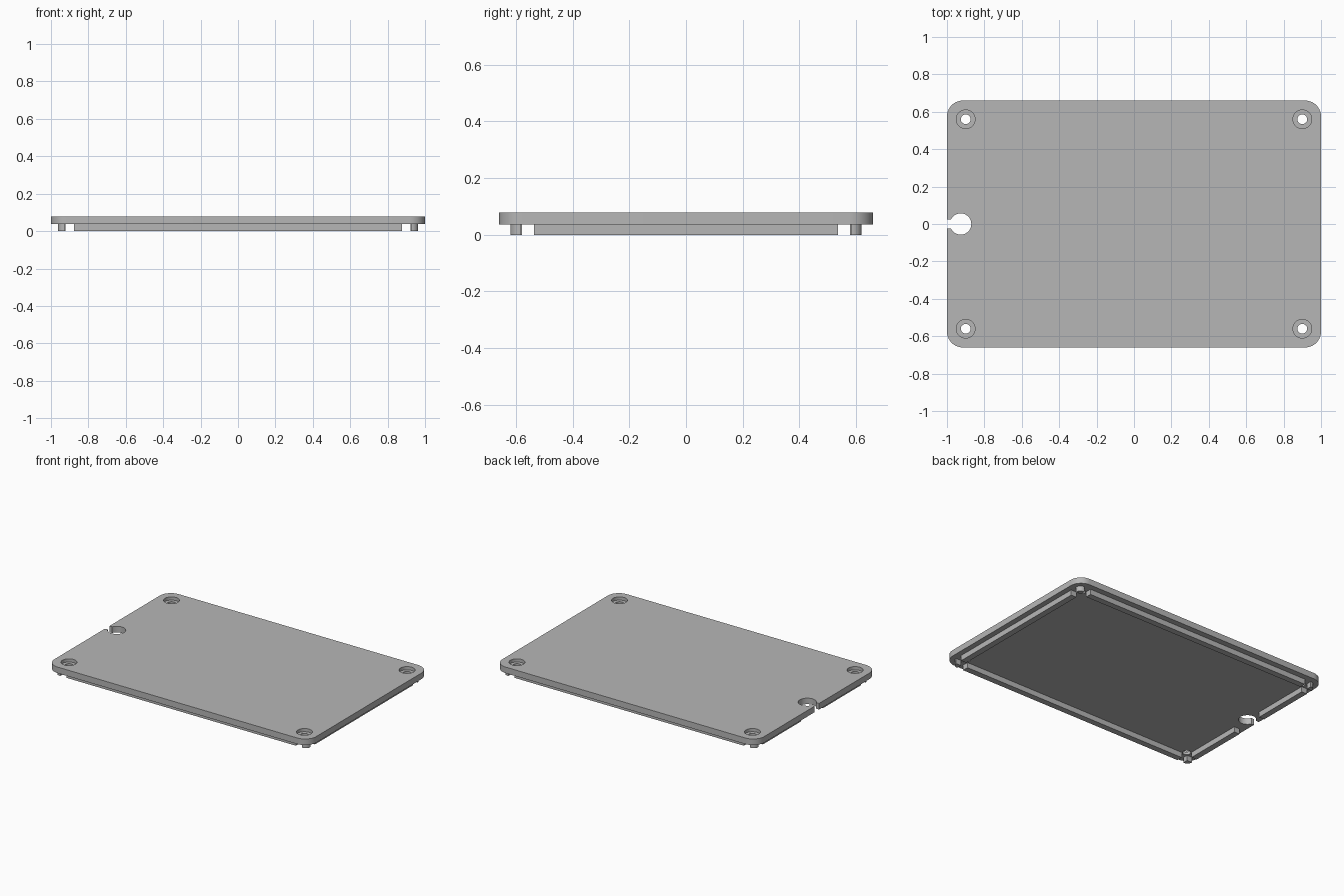
import bpy
import bmesh
from math import radians

old = bpy.data.objects.get("Cube")
if old:
    bpy.data.objects.remove(old, do_unlink=True)

GREY = (0.47, 0.47, 0.47, 1.0)
grey = bpy.data.materials.new("light_grey")
grey.use_nodes = True
grey.diffuse_color = GREY
next(n for n in grey.node_tree.nodes
     if n.type == "BSDF_PRINCIPLED").inputs["Base Color"].default_value = GREY

Z_STEP, Z_TOP = 0.037, 0.079       # underside and top of the plate
HOLE_X, HOLE_Y = 0.9, 0.56         # screw positions
RIM_X, RIM_Y, RIM_T = 0.963, 0.62, 0.042
SLOT = 0.024                       # half width of the gaps beside the screws


def finish(name, bm):
    bmesh.ops.recalc_face_normals(bm, faces=bm.faces[:])
    mesh = bpy.data.meshes.new(name)
    bm.to_mesh(mesh)
    bm.free()
    mesh.materials.append(grey)
    obj = bpy.data.objects.new(name, mesh)
    bpy.context.collection.objects.link(obj)
    return obj


def box(name, x, y, z, radius=0, rounded=lambda v: True):
    """Box between ranges, with chosen upright edges rounded."""
    bm = bmesh.new()
    bmesh.ops.create_cube(bm, size=1)
    for v in bm.verts:
        for i, (lo, hi) in enumerate((x, y, z)):
            v.co[i] = lo if v.co[i] < 0 else hi
    if radius:
        edges = [e for e in bm.edges
                 if abs(e.verts[0].co.z - e.verts[1].co.z) > 0.001
                 and rounded(e.verts[0].co)]
        bmesh.ops.bevel(bm, geom=edges, offset=radius, segments=10,
                        profile=0.5, affect="EDGES")
    return finish(name, bm)


def cylinder(name, x, y, radius, z0, z1):
    bm = bmesh.new()
    bmesh.ops.create_cone(bm, cap_ends=True, segments=40, radius1=radius,
                          radius2=radius, depth=z1 - z0)
    bmesh.ops.translate(bm, verts=bm.verts[:], vec=(x, y, (z0 + z1) / 2))
    return finish(name, bm)


def smooth(obj):
    bpy.ops.object.select_all(action="DESELECT")
    obj.select_set(True)
    bpy.context.view_layer.objects.active = obj
    bpy.ops.object.shade_smooth_by_angle(angle=radians(30))


# Cover plate with rounded corners
plate = box("cover_plate", (-1, 1), (-0.66, 0.66), (Z_STEP, Z_TOP), 0.085)

# Counterbored screw holes and the keyhole cable notch
cutters = [cylinder("notch_cutter", -0.927, 0, 0.057, -0.1, 0.2),
           box("notch_slot_cutter", (-1.1, -0.93), (-SLOT, SLOT), (-0.1, 0.2))]
for sx in (-1, 1):
    for sy in (-1, 1):
        cutters.append(cylinder("screw_cutter", sx * HOLE_X, sy * HOLE_Y, 0.026, -0.1, 0.2))
        cutters.append(cylinder("counterbore_cutter", sx * HOLE_X, sy * HOLE_Y, 0.05, 0.057, 0.2))

bpy.context.view_layer.objects.active = plate
for cutter in cutters:
    cutter.hide_render = True
    mod = plate.modifiers.new("cut", "BOOLEAN")
    mod.operation = "DIFFERENCE"
    mod.solver = "EXACT"
    mod.object = cutter
    bpy.ops.object.modifier_apply(modifier=mod.name)
    bpy.data.objects.remove(cutter, do_unlink=True)
smooth(plate)

# Locating rails under the plate, with a gap for the notch
under = (0, Z_STEP)
rail_x, rail_y = HOLE_X - SLOT, HOLE_Y - SLOT
for side, s in (("front", -1), ("back", 1)):
    box(side + "_rail", (-rail_x, rail_x),
        sorted((s * RIM_Y, s * (RIM_Y - RIM_T))), under)
box("left_rail", (RIM_X - RIM_T, RIM_X), (-rail_y, rail_y), under)
for side, s in (("front", -1), ("back", 1)):
    box("right_rail_" + side, (-RIM_X, RIM_T - RIM_X),
        sorted((s * 0.12, s * rail_y)), under)

# Small corner posts, rounded on the outside
for sx, xn in ((-1, "right"), (1, "left")):
    for sy, yn in ((-1, "front"), (1, "back")):
        post = box(f"{yn}_{xn}_corner_post",
                   sorted((sx * RIM_X, sx * (HOLE_X + SLOT))),
                   sorted((sy * RIM_Y, sy * (HOLE_Y + SLOT))), under, 0.034,
                   lambda v: abs(v.x) > RIM_X - 0.01 and abs(v.y) > RIM_Y - 0.01)
        smooth(post)
